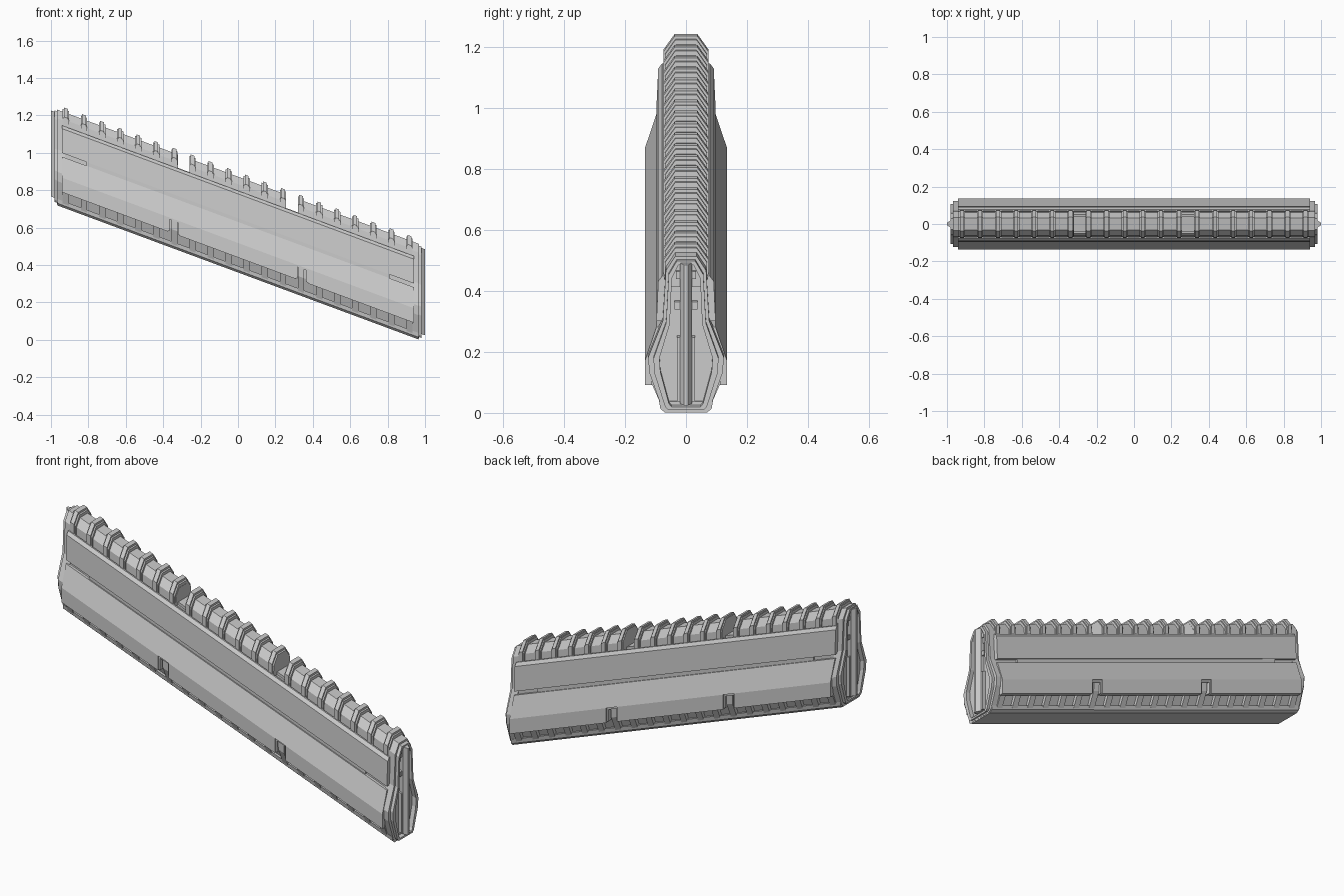
import bpy, bmesh

if "Cube" in bpy.data.objects:
    bpy.data.objects.remove(bpy.data.objects["Cube"])

SLOPE = 0.371


def finish(name, bm):
    # Everything is built level, then sheared down along x
    for v in bm.verts:
        v.co.z += SLOPE * (0.97 - v.co.x)
    bmesh.ops.recalc_face_normals(bm, faces=bm.faces)
    mesh = bpy.data.meshes.new(name)
    bm.to_mesh(mesh)
    bm.free()
    ob = bpy.data.objects.new(name, mesh)
    bpy.context.collection.objects.link(ob)
    return ob


def full(half):
    return half + [(-y, z) for y, z in reversed(half)]


def shrink(half, sy, sz, zc=0.23):
    return [(y * sy, zc + (z - zc) * sz) for y, z in half]


def add_prism(bm, loop, x0, x1):
    a = [bm.verts.new((x0, y, z)) for y, z in loop]
    b = [bm.verts.new((x1, y, z)) for y, z in loop]
    n = len(loop)
    bm.faces.new(a)
    bm.faces.new(b[::-1])
    for i in range(n):
        j = (i + 1) % n
        bm.faces.new((a[i], b[i], b[j], a[j]))


def prism(name, loops, spans):
    bm = bmesh.new()
    for loop in loops:
        for x0, x1 in spans:
            add_prism(bm, loop, x0, x1)
    return finish(name, bm)


def both(loop):
    return [loop, [(-y, z) for y, z in loop]]


def rings(name, outer, inner, spans):
    bm = bmesh.new()
    n = len(outer)
    for x0, x1 in spans:
        L = [[bm.verts.new((x, y, z)) for y, z in p]
             for x, p in ((x0, outer), (x1, outer), (x1, inner), (x0, inner))]
        for k in range(4):
            a, b = L[k], L[(k + 1) % 4]
            for i in range(n):
                j = (i + 1) % n
                bm.faces.new((a[i], b[i], b[j], a[j]))
    return finish(name, bm)


def box_loop(y0, y1, z0, z1):
    return [(y0, z0), (y1, z0), (y1, z1), (y0, z1)]


def ends(x0, x1):
    return [(x0, x1), (-x1, -x0)]


# Inner body and the three top ridge sections
prism("inner_body", [full([(0.05, 0.425), (0.065, 0.40), (0.07, 0.29),
                           (0.105, 0.16), (0.10, 0.10), (0.066, 0.015)])], [(-0.955, 0.955)])
prism("top_ridge", [full([(0.032, 0.512), (0.06, 0.472), (0.062, 0.41)])],
      [(-0.965, -0.322), (-0.255, 0.25), (0.325, 0.965)])
prism("ridge_gap_block", [box_loop(-0.04, 0.04, 0.41, 0.44)],
      [(-0.33, -0.25), (0.245, 0.33)])

# Bottom rail
prism("base_rail", [full([(0.088, 0.035), (0.084, 0.012), (0.07, 0.0)])], [(-0.965, 0.965)])

# Evenly spaced ribs: flat rib with a narrower raised crest
rib_x = [-0.92 + i * 0.0967 for i in range(20)]
rib = [(0.035, 0.527), (0.068, 0.48), (0.072, 0.30), (0.122, 0.16),
       (0.12, 0.10), (0.085, 0.02)]
prism("ribs", [full(rib)], [(x - 0.017, x + 0.017) for x in rib_x])
crest = [(0.037, 0.537), (0.073, 0.487), (0.074, 0.41)]
prism("rib_crests", [full(crest)], [(x - 0.01, x + 0.01) for x in rib_x])

# Side armour panels, lower skirt interrupted by two notches
prism("upper_panel", both([(0.07, 0.437), (0.078, 0.437), (0.091, 0.42),
                           (0.097, 0.29), (0.065, 0.29)]), [(-0.94, 0.94)])
prism("panel_groove", both(box_loop(0.06, 0.091, 0.268, 0.292)), [(-0.81, 0.81)])
prism("groove_end", both(box_loop(0.06, 0.082, 0.268, 0.292)), ends(0.81, 0.935))
prism("lower_panel", both([(0.065, 0.27), (0.097, 0.27), (0.135, 0.158), (0.10, 0.158)]),
      [(-0.94, 0.94)])
prism("lower_skirt", both(box_loop(0.112, 0.135, 0.08, 0.158)),
      [(-0.94, -0.375), (-0.312, 0.31), (0.373, 0.94)])

# Notch frames
for cx, label in ((-0.3435, "left"), (0.3415, "right")):
    prism("notch_jambs_" + label, both(box_loop(0.10, 0.128, 0.085, 0.158)),
          [(cx - 0.032, cx - 0.023), (cx + 0.023, cx + 0.032)])
    prism("notch_lintel_" + label, both(box_loop(0.10, 0.128, 0.147, 0.158)),
          [(cx - 0.03, cx + 0.03)])

# End caps: stepped nested frames around a recessed plate
cap = [(0.035, 0.512), (0.066, 0.465), (0.076, 0.30), (0.124, 0.18),
       (0.12, 0.13), (0.08, 0.018), (0.068, 0.006)]
mid = shrink(cap, 0.86, 0.965)
inner = shrink(cap, 0.70, 0.92)
rings("end_frame_outer", full(cap), full(mid), ends(0.925, 0.967))
rings("end_frame_inner", full(mid), full(inner), ends(0.925, 0.982))
prism("end_plate", [full(inner)], ends(0.925, 0.96))
prism("end_lower_block", [box_loop(-0.03, 0.03, 0.04, 0.25)], ends(0.93, 0.978))
prism("end_crossbars", [box_loop(-0.038, 0.038, 0.34, 0.365),
                        box_loop(-0.033, 0.033, 0.44, 0.465)], ends(0.93, 0.975))

# Pointed vertical fin on each end
bm = bmesh.new()
plan = [(0.94, 0.02), (0.98, 0.02), (1.0, 0.006), (1.0, -0.006), (0.98, -0.02), (0.94, -0.02)]
for s in (1, -1):
    lo = [bm.verts.new((s * x, y, 0.035)) for x, y in plan]
    hi = [bm.verts.new((s * x, y, 0.495)) for x, y in plan]
    bm.faces.new(lo)
    bm.faces.new(hi[::-1])
    for i in range(6):
        j = (i + 1) % 6
        bm.faces.new((lo[i], hi[i], hi[j], lo[j]))
finish("end_fins", bm)
